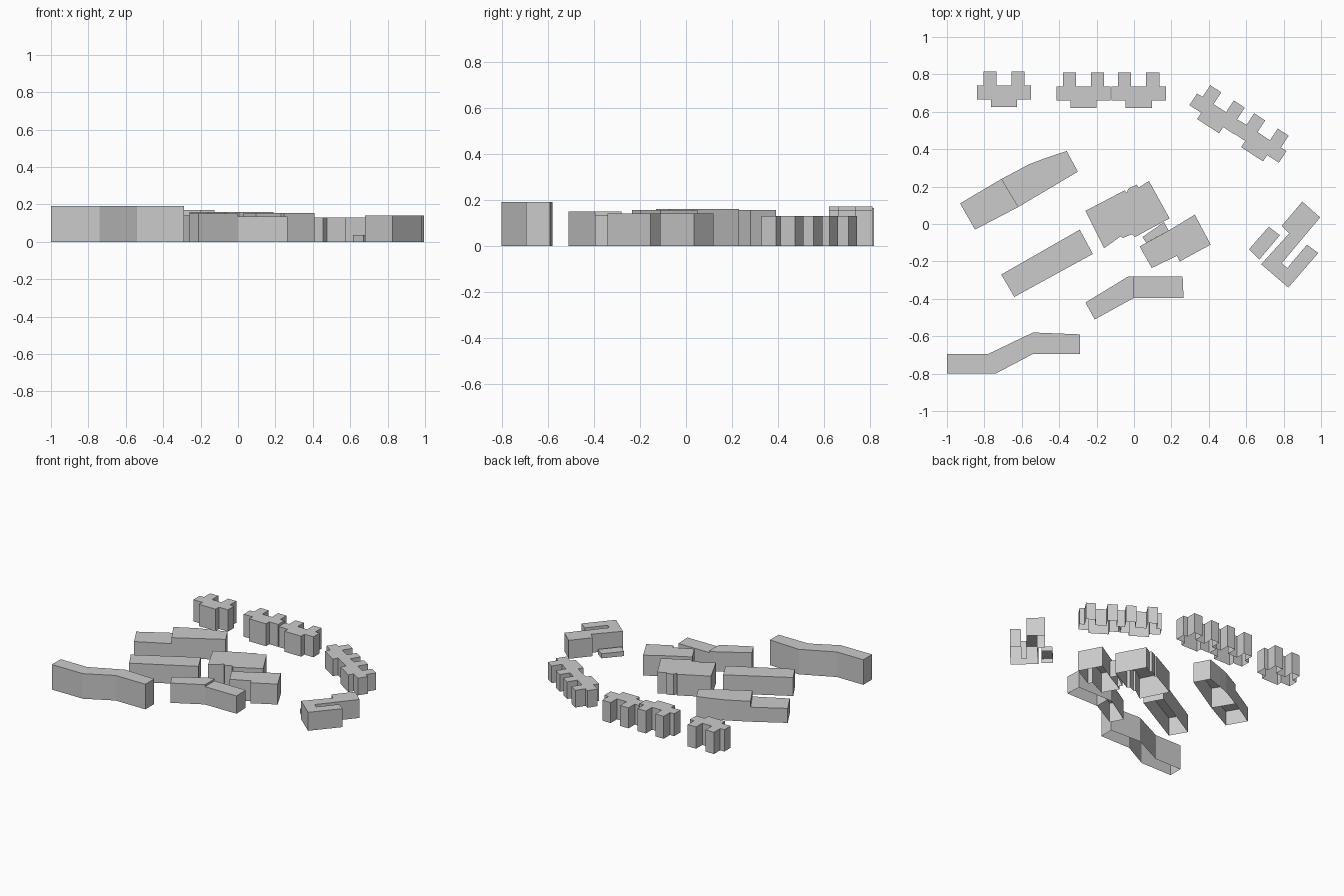
import bpy
import bmesh
from math import radians
from mathutils import Matrix, Vector

default_cube = bpy.data.objects.get("Cube")
if default_cube:
    bpy.data.objects.remove(default_cube, do_unlink=True)

# One plain grey for every block
grey = bpy.data.materials.new("plain grey")
grey.use_nodes = True
colour = (0.6, 0.6, 0.6, 1)
grey.diffuse_color = colour
grey.node_tree.nodes["Principled BSDF"].inputs["Base Color"].default_value = colour


def building(name, outline, height, place=None):
    """Raise a footprint into a flat-roofed shell that is open underneath."""
    place = place or Matrix.Identity(4)
    points = [place @ Vector((x, y, 0)) for x, y in outline]
    area = sum(a.x * b.y - b.x * a.y for a, b in zip(points, points[1:] + points[:1]))
    if area < 0:
        points.reverse()
    bm = bmesh.new()
    base = [bm.verts.new(p) for p in points]
    roof = [bm.verts.new(p + Vector((0, 0, height))) for p in points]
    bm.faces.new(roof)
    for i in range(len(base)):
        j = (i + 1) % len(base)
        bm.faces.new((base[i], base[j], roof[j], roof[i]))
    mesh = bpy.data.meshes.new(name)
    bm.to_mesh(mesh)
    bm.free()
    mesh.materials.append(grey)
    obj = bpy.data.objects.new(name, mesh)
    bpy.context.collection.objects.link(obj)
    return obj


def notched_house(name, x, y, angle, height):
    """Symmetrical house with two rear wings and a front bay."""
    half = [(.07, -.08), (.07, -.04), (.145, -.04), (.145, .035), (.11, .035),
            (.11, .11), (.04, .11), (.04, .035)]
    outline = half + [(-px, py) for px, py in reversed(half)]
    place = Matrix.Translation((x, y, 0)) @ Matrix.Rotation(radians(angle), 4, "Z")
    building(name, outline, height, place)


# Notched houses along the rear and rear side
notched_house("rear_house", -.695, .705, 0, .165)
notched_house("rear_pair_west", -.27, .7, 0, .17)
notched_house("rear_pair_east", .025, .7, 0, .155)
notched_house("slanted_row_west", .44, .59, -33, .13)
notched_house("slanted_row_east", .675, .44, -33, .13)

# Bent block at the front
building("front_bent_block",
         [(-1, -.8), (-.74, -.8), (-.54, -.695), (-.29, -.695), (-.29, -.59),
          (-.54, -.58), (-.78, -.695), (-1, -.695)], .19)

# Stepped block with a low wing and a taller curved wing
building("stepped_block_low_wing",
         [(-.93, .11), (-.85, -.03), (-.62, .09), (-.71, .24)], .11)
building("stepped_block_high_wing",
         [(-.71, .24), (-.62, .09), (-.3, .28), (-.36, .39), (-.48, .35),
          (-.56, .32)], .155)

# Straight slab
building("straight_slab",
         [(-.71, -.27), (-.64, -.39), (-.22, -.16), (-.29, -.03)], .14)

# Angled block in two heights
building("angled_block_west",
         [(-.26, -.42), (-.21, -.51), (0, -.395), (0, -.28), (-.03, -.28)], .15)
building("angled_block_east",
         [(0, -.395), (.265, -.395), (.26, -.28), (0, -.28)], .135)

# Central hall, its annex and the low link between them
building("central_hall",
         [(-.26, .07), (-.16, -.13), (-.07, -.065), (-.06, -.075), (-.01, -.055),
          (.005, -.07), (.19, .03), (.08, .23), (.025, .195), (.015, .21),
          (-.03, .19), (-.04, .165), (-.05, .18)], .16)
building("central_annex",
         [(.03, -.12), (.095, -.235), (.23, -.17), (.245, -.2), (.41, -.11),
          (.325, .05), (.185, -.035)], .155)
building("central_link",
         [(.065, -.1), (.185, -.035), (.16, .01), (.045, -.07)], .13)

# Hooked block with a small low shed beside it
building("hooked_block",
         [(.9, .12), (.79, -.01), (.83, -.05), (.68, -.215), (.825, -.34),
          (.985, -.155), (.925, -.11), (.82, -.235), (.79, -.21), (.995, .035)], .14)
building("low_shed",
         [(.72, -.015), (.615, -.135), (.67, -.19), (.78, -.06)], .035)
